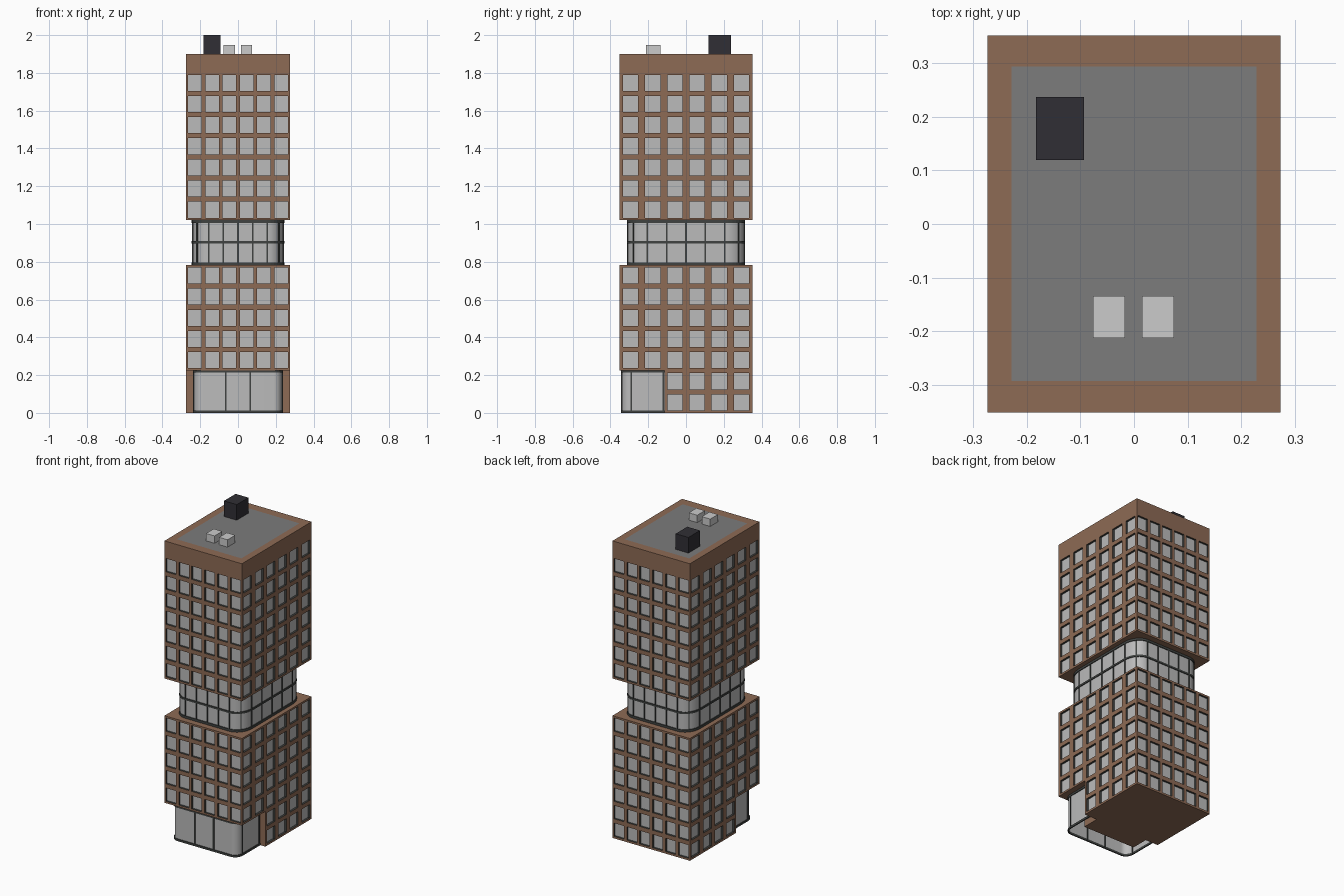
import bpy, bmesh, math
from mathutils import Matrix, Vector

if "Cube" in bpy.data.objects:
    bpy.data.objects.remove(bpy.data.objects["Cube"])


def material(name, rgb):
    m = bpy.data.materials.new(name)
    m.diffuse_color = (*rgb, 1)
    m.use_nodes = True
    m.node_tree.nodes["Principled BSDF"].inputs["Base Color"].default_value = m.diffuse_color
    return m


BRICK = material("brick", (0.27, 0.145, 0.09))
DARK = material("dark_frame", (0.05, 0.055, 0.052))
ROOF = material("roof_grey", (0.2, 0.2, 0.2))
BLACK = material("plant_black", (0.03, 0.028, 0.035))
GLASS = material("glass_grey", (0.5, 0.5, 0.5))

HX, HY = 0.274, 0.352
WIN_H, ROW = 0.085, 0.112
DEPTH = 0.013


def finish(name, bm, mats=(), smooth=False):
    bmesh.ops.remove_doubles(bm, verts=bm.verts, dist=1e-5)
    me = bpy.data.meshes.new(name)
    bm.to_mesh(me)
    bm.free()
    for m in mats:
        me.materials.append(m)
    ob = bpy.data.objects.new(name, me)
    bpy.context.collection.objects.link(ob)
    if smooth:
        bpy.ops.object.select_all(action='DESELECT')
        ob.select_set(True)
        bpy.context.view_layer.objects.active = ob
        bpy.ops.object.shade_smooth_by_angle(angle=math.radians(35))
    return ob


def quad(bm, pts, mat=0):
    f = bm.faces.new([bm.verts.new(p) for p in pts])
    f.material_index = mat


def box(name, x0, x1, y0, y1, z0, z1, mat=None):
    bm = bmesh.new()
    bmesh.ops.create_cube(bm, size=1)
    for v in bm.verts:
        v.co = ((x0 + x1) / 2 + v.co.x * (x1 - x0), (y0 + y1) / 2 + v.co.y * (y1 - y0),
                (z0 + z1) / 2 + v.co.z * (z1 - z0))
    return finish(name, bm, [mat] if mat else [])


def wall(bm, a, b, z0, z1, cols, width, rows):
    """Wall from a to b with recessed windows; outward normal lies right of a->b."""
    a, b = Vector((*a, 0)), Vector((*b, 0))
    d = (b - a).normalized()
    inward = Vector((-d.y, d.x, 0)) * DEPTH
    us = [0] + [c + s * width / 2 for c in cols for s in (-1, 1)] + [(b - a).length]
    zs = [z0] + [c + s * WIN_H / 2 for c in rows for s in (-1, 1)] + [z1]
    for i in range(len(us) - 1):
        for j in range(len(zs) - 1):
            c = [a + d * u + Vector((0, 0, z)) for u, z in
                 ((us[i], zs[j]), (us[i + 1], zs[j]), (us[i + 1], zs[j + 1]), (us[i], zs[j + 1]))]
            if i % 2 and j % 2:
                inner = [p + inward for p in c]
                quad(bm, inner, 1)
                for k in range(4):
                    n = (k + 1) % 4
                    quad(bm, (c[k], c[n], inner[n], inner[k]), 2)
            else:
                quad(bm, c)


def block(name, y0, z0, z1, rows, front=True, roof=False):
    """Brick block from y0 to the back wall, with window grids on its sides."""
    bm = bmesh.new()
    xs = [HX + (i - 2.5) * 0.0912 for i in range(6)]
    ys = [(i - 2.5) * 0.1175 for i in range(6)]
    ys = [y for y in ys if y > y0]
    p = [(-HX, y0), (HX, y0), (HX, HY), (-HX, HY)]
    wall(bm, p[0], p[1], z0, z1, xs if front else [], 0.071, rows if front else [])
    wall(bm, p[1], p[2], z0, z1, [y - y0 for y in ys], 0.081, rows)
    wall(bm, p[2], p[3], z0, z1, xs, 0.071, rows)
    wall(bm, p[3], p[0], z0, z1, [HY - y for y in reversed(ys)], 0.081, rows)
    quad(bm, [(x, y, z0) for x, y in reversed(p)])
    if roof:  # brick parapet border round a flush grey roof
        q = [(-0.229, -0.293), (0.229, -0.293), (0.229, 0.294), (-0.229, 0.294)]
        for k in range(4):
            n = (k + 1) % 4
            quad(bm, [(*v, z1) for v in (p[k], p[n], q[n], q[k])])
        quad(bm, [(*v, z1) for v in q], 3)
    else:
        quad(bm, [(*v, z1) for v in p])
    return finish(name, bm, [BRICK, GLASS, DARK, ROOF])


def corner(cx, cy, rx, ry, start, off):
    """Quarter ellipse, counter-clockwise from the start angle in degrees."""
    return [(cx + (rx + off) * math.cos(t), cy + (ry + off) * math.sin(t))
            for t in (math.radians(start + 90 * k / 8) for k in range(9))]


def neck_path(off=0):
    pts = []
    for sx, sy, st in ((-1, -1, 180), (1, -1, 270), (1, 1, 0), (-1, 1, 90)):
        pts += corner(sx * 0.156, sy * 0.205, 0.084, 0.103, st, off)
    return pts + pts[:1]


def lobby_path(off=0):
    return ([(-0.233 - off, -0.115)] + corner(-0.188, -0.288, 0.045, 0.052, 180, off)
            + corner(0.188, -0.288, 0.045, 0.052, 270, off) + [(0.233 + off, -0.115)])


def glass_band(name, path, z0, z1):
    bm = bmesh.new()
    pts = path()
    for a, b in zip(pts, pts[1:]):
        quad(bm, ((*a, z0), (*b, z0), (*b, z1), (*a, z1)))
    return finish(name, bm, [GLASS], True)


def frame(name, path, rails, posts, z0, z1):
    """Dark horizontal rails along the path and upright mullions (x, y, angle)."""
    bm = bmesh.new()
    inn, out = path(-0.002), path(0.005)
    for lo, hi in rails:
        for i in range(len(inn) - 1):
            a, b, c, d = inn[i], inn[i + 1], out[i + 1], out[i]
            quad(bm, ((*d, lo), (*c, lo), (*c, hi), (*d, hi)))
            quad(bm, ((*d, hi), (*c, hi), (*b, hi), (*a, hi)))
            quad(bm, ((*a, lo), (*b, lo), (*c, lo), (*d, lo)))
            quad(bm, ((*b, lo), (*a, lo), (*a, hi), (*b, hi)))
    for x, y, ang in posts:
        m = (Matrix.Translation((x, y, (z0 + z1) / 2)) @ Matrix.Rotation(ang, 4, 'Z')
             @ Matrix.Diagonal((0.008, 0.008, z1 - z0, 1)))
        bmesh.ops.create_cube(bm, size=1, matrix=m)
    return finish(name, bm, [DARK])


# Brick tower blocks
low = [0.7275 - ROW * i for i in reversed(range(7))]
block("ground_block", -0.115, 0, 0.225, low[:2], front=False)
block("lower_block", -HY, 0.225, 0.782, low[2:])
block("upper_block", -HY, 1.02, 1.9, [1.7475 - ROW * i for i in reversed(range(7))], roof=True)

# Glazed neck between the blocks
glass_band("neck_glass", neck_path, 0.782, 1.02)
posts = []
for s in (-1, 1):
    posts += [(x * 0.078, s * 0.308, 0) for x in range(-2, 3)]
    posts += [(s * 0.24, y * 0.1025, 0) for y in range(-2, 3)]
    posts += [(s * 0.2154, t * 0.2778, math.pi / 4) for t in (-1, 1)]
frame("neck_frame", neck_path, [(0.782, 0.797), (0.898, 0.91), (1.006, 1.02)], posts, 0.782, 1.02)

# Glazed lobby with a brick core behind it
glass_band("lobby_glass", lobby_path, 0, 0.225)
posts = [(s * x, y, 0) for s in (-1, 1) for x, y in ((0.066, -0.34), (0.233, -0.29), (0.233, -0.12))]
frame("lobby_frame", lobby_path, [(0, 0.013), (0.213, 0.225)], posts, 0, 0.225)
box("lobby_core", -0.185, 0.185, -0.225, -0.115, 0, 0.225, BRICK)

# Rooftop equipment
box("stair_housing", -0.183, -0.093, 0.12, 0.237, 1.9, 2.0, BLACK)
for side, x in (("left", -0.047), ("right", 0.045)):
    box("roof_vent_" + side, x - 0.03, x + 0.03, -0.213, -0.135, 1.9, 1.947)
